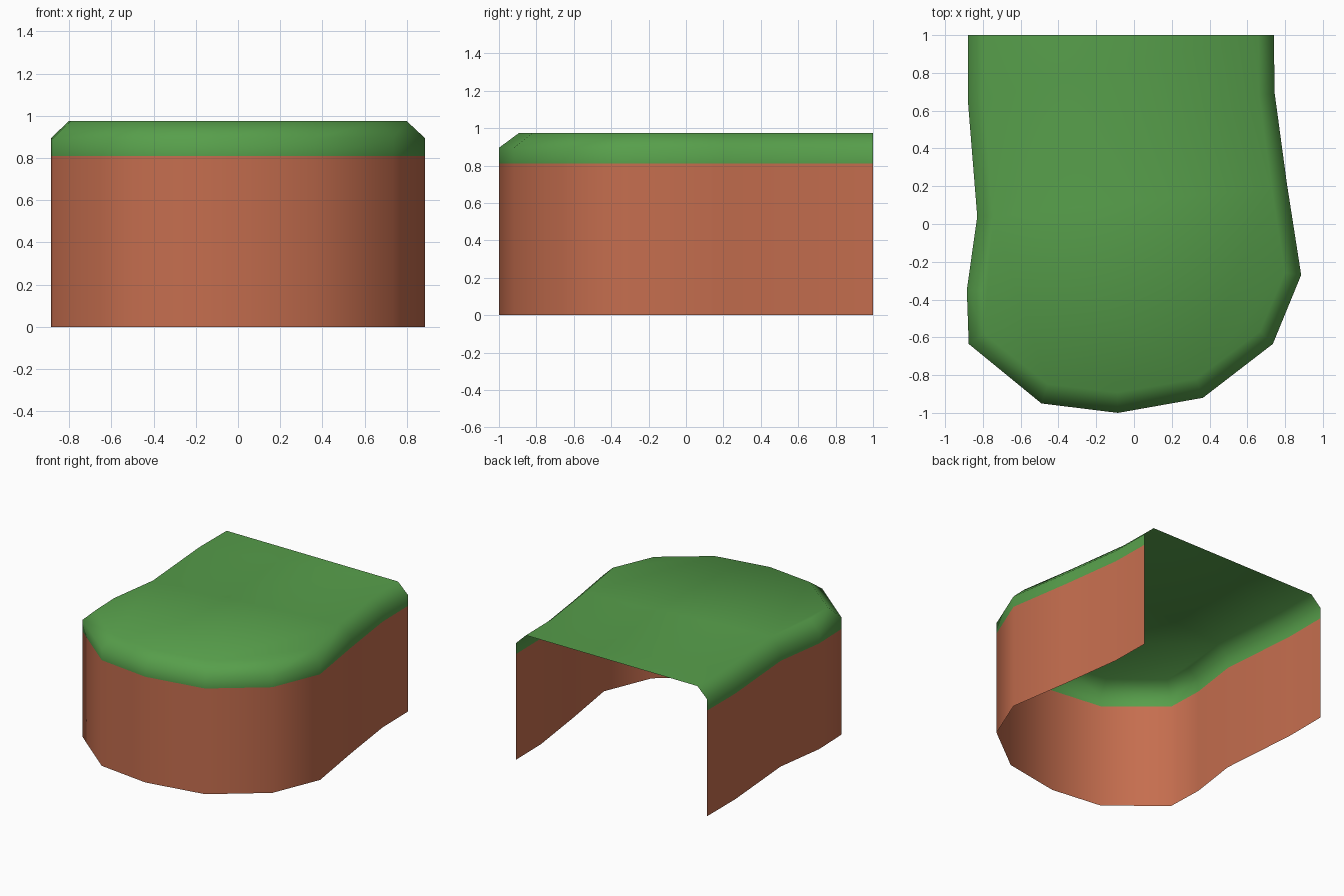
import bpy, bmesh
from mathutils import Vector

if "Cube" in bpy.data.objects:
    bpy.data.objects.remove(bpy.data.objects["Cube"])

# Plan outline, open at the back, running from back left round the front to back right
OUTLINE = [(-.88, 1), (-.88, .66), (-.83, .04), (-.885, -.35), (-.875, -.635),
           (-.49, -.95), (-.085, -1), (.365, -.92), (.735, -.635),
           (.885, -.27), (.81, .21), (.745, .69), (.74, 1)]
WALL_TOP, RIM, TOP = .81, .895, .975


def material(name, rgb):
    m = bpy.data.materials.new(name)
    m.diffuse_color = (*rgb, 1)
    m.use_nodes = True
    m.node_tree.nodes["Principled BSDF"].inputs["Base Color"].default_value = m.diffuse_color
    return m


def inset_outline(pts, dx, dy):
    """Mitred inward offset; the open back ends slide along x only."""
    p = [Vector(q) for q in pts]
    out = []
    for i, q in enumerate(p):
        normals = []
        for a, b in ((i - 1, i), (i, i + 1)):
            if a >= 0 and b < len(p):
                d = (p[b] - p[a]).normalized()
                normals.append(Vector((-d.y, d.x)))
        if len(normals) == 1:
            out.append((q.x + (dx if q.x < 0 else -dx), q.y))
        else:
            n = (normals[0] + normals[1]).normalized()
            k = 1 / n.dot(normals[0])
            out.append((q.x + n.x * dx * k, q.y + n.y * dy * k))
    return out


def sheet(name, rings, mat, cap=False):
    """Skin open rings of (outline, height), optionally closed by a flat top."""
    bm = bmesh.new()
    rows = [[bm.verts.new((x, y, z)) for x, y in pts] for pts, z in rings]
    for lo, hi in zip(rows, rows[1:]):
        for i in range(len(lo) - 1):
            bm.faces.new((lo[i], lo[i + 1], hi[i + 1], hi[i]))
    if cap:
        bm.faces.new(rows[-1])
    for f in bm.faces:
        f.smooth = True
    me = bpy.data.meshes.new(name)
    bm.to_mesh(me)
    bm.free()
    me.materials.append(mat)
    ob = bpy.data.objects.new(name, me)
    bpy.context.collection.objects.link(ob)
    return ob


# Earth cliff wall
sheet("cliff_wall", [(OUTLINE, 0), (OUTLINE, WALL_TOP)],
      material("clay brown", (.56, .155, .077)))

# Grass cover: upright lip, chamfered edge and flat top
sheet("grass_top", [(OUTLINE, WALL_TOP), (OUTLINE, RIM),
                    (inset_outline(OUTLINE, .083, .107), TOP)],
      material("grass green", (.095, .345, .07)), cap=True)
